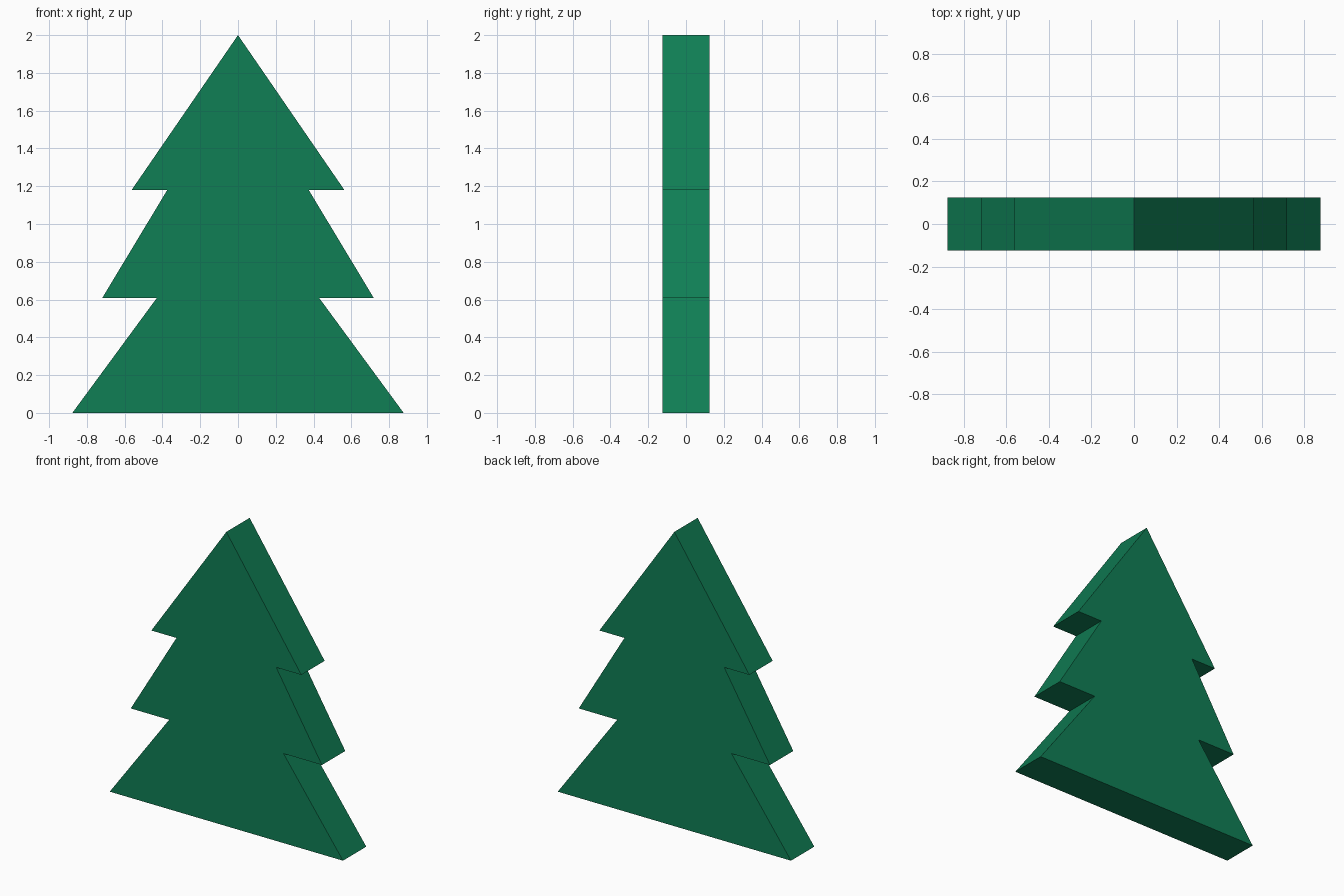
import bpy, bmesh

if "Cube" in bpy.data.objects:
    bpy.data.objects.remove(bpy.data.objects["Cube"])

DEPTH = 0.25

# Right half of the silhouette from base to just below the tip (x, z)
half = [(0.877, 0), (0.43, 0.608), (0.719, 0.608),
        (0.375, 1.179), (0.564, 1.179)]
outline = half + [(0, 2)] + [(-x, z) for x, z in reversed(half)]

# Single flat green
green = bpy.data.materials.new("pine green")
green.diffuse_color = (0.005, 0.21, 0.09, 1)
green.use_nodes = True
green.node_tree.nodes["Principled BSDF"].inputs["Base Color"].default_value = green.diffuse_color

# Tree slab: front profile extruded backwards
bm = bmesh.new()
front = bm.faces.new([bm.verts.new((x, -DEPTH / 2, z)) for x, z in outline])
extruded = bmesh.ops.extrude_face_region(bm, geom=[front], use_keep_orig=True)
back_verts = [v for v in extruded["geom"] if isinstance(v, bmesh.types.BMVert)]
bmesh.ops.translate(bm, verts=back_verts, vec=(0, DEPTH, 0))
bmesh.ops.recalc_face_normals(bm, faces=bm.faces)

mesh = bpy.data.meshes.new("tree")
bm.to_mesh(mesh)
bm.free()
mesh.materials.append(green)
tree = bpy.data.objects.new("tree", mesh)
bpy.context.collection.objects.link(tree)
